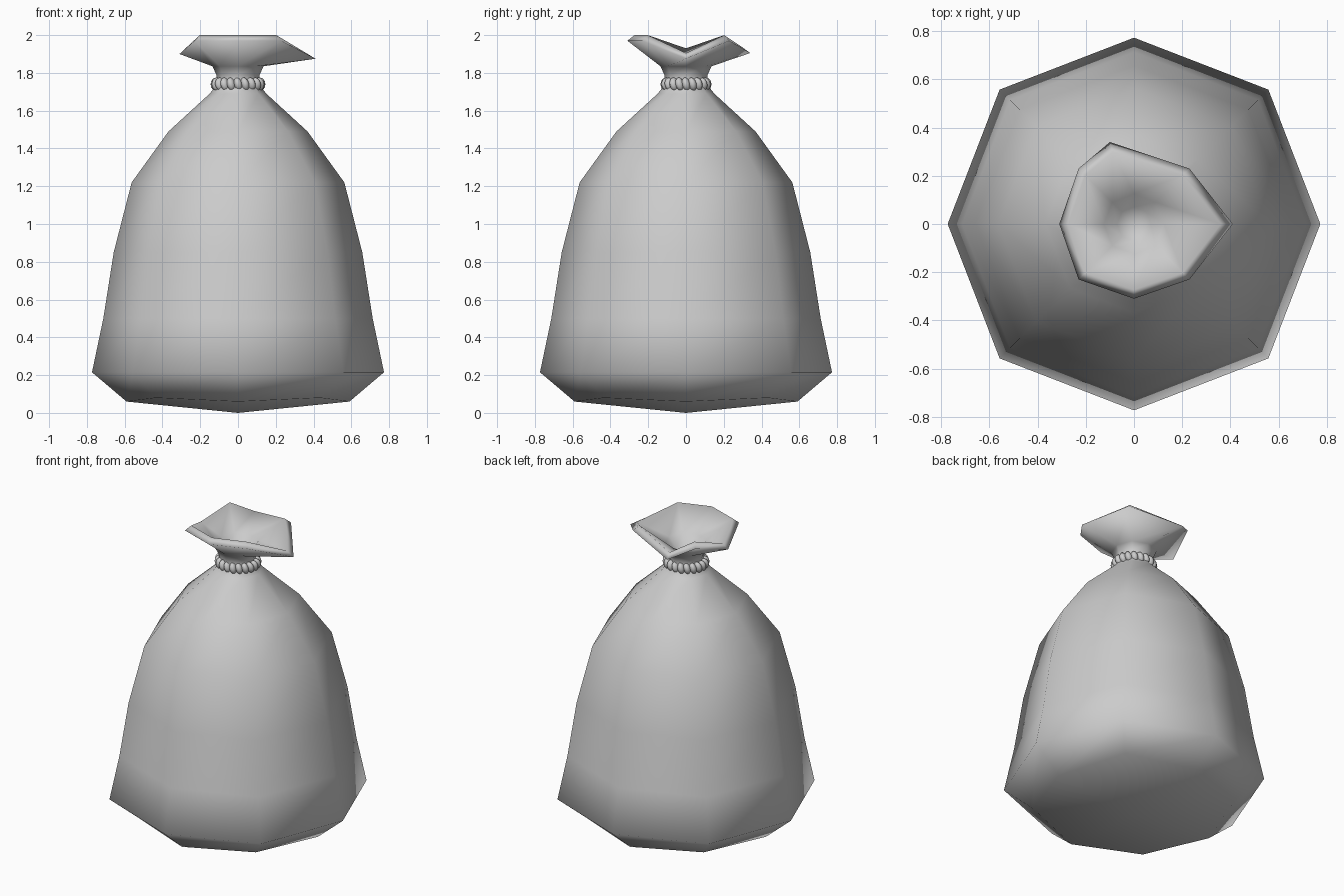
import bpy, bmesh
from math import cos, sin, pi, atan2
from mathutils import Matrix, Vector

if "Cube" in bpy.data.objects:
    bpy.data.objects.remove(bpy.data.objects["Cube"])


def finish(bm, name):
    bmesh.ops.recalc_face_normals(bm, faces=bm.faces)
    for f in bm.faces:
        f.smooth = True
    mesh = bpy.data.meshes.new(name)
    bm.to_mesh(mesh)
    bm.free()
    obj = bpy.data.objects.new(name, mesh)
    bpy.context.collection.objects.link(obj)
    return obj


def octagon(r, z, diag=1.02, dz=0.0):
    # diagonal corners may sit slightly further out and higher
    return [Vector((r * (diag if i % 2 else 1) * cos(i * pi / 4),
                    r * (diag if i % 2 else 1) * sin(i * pi / 4),
                    z + (dz if i % 2 else 0))) for i in range(8)]


# Sack body: eight-sided rings from the base up to the tied neck
rings = [octagon(0.59, 0.06, 1.04, 0.02)]
for r, z in [(0.773, 0.215), (0.713, 0.5), (0.658, 0.85), (0.563, 1.22),
             (0.368, 1.49), (0.15, 1.69), (0.11, 1.74), (0.115, 1.79),
             (0.135, 1.835)]:
    rings.append(octagon(r, z))

# Irregular flared lip, counter-clockwise from +x
lip = [Vector(p) for p in [
    (0.41, 0, 1.875), (0.23, 0.23, 1.97), (-0.10, 0.34, 1.905),
    (-0.23, 0.23, 1.97), (-0.31, 0, 1.90), (-0.23, -0.23, 1.97),
    (0, -0.31, 1.97), (0.23, -0.23, 1.97)]]
rings.append(lip)
rings.append([Vector((p.x * 0.88, p.y * 0.88, min(p.z + 0.03, 2.0))) for p in lip])

# Funnel inside the mouth
rings.append(octagon(0.125, 1.87))
rings.append(octagon(0.07, 1.81))

bm = bmesh.new()
loops = [[bm.verts.new(p) for p in ring] for ring in rings]
for a, b in zip(loops, loops[1:]):
    for i in range(8):
        j = (i + 1) % 8
        bm.faces.new((a[i], a[j], b[j], b[i]))
for loop, z in ((loops[0], 0.0), (loops[-1], 1.79)):
    pole = bm.verts.new((0, 0, z))
    for i in range(8):
        bm.faces.new((loop[i], loop[(i + 1) % 8], pole))
finish(bm, "sack")

# Twisted cord round the neck: a ring of slanted strands
bm = bmesh.new()
COUNT = 20
for k in range(COUNT):
    a = 2 * pi * k / COUNT
    place = (Matrix.Translation((0.116 * cos(a), 0.106 * sin(a), 1.74))
             @ Matrix.Rotation(a, 4, 'Z') @ Matrix.Rotation(0.25, 4, 'X')
             @ Matrix.Diagonal((0.03, 0.022, 0.036, 1)))
    bmesh.ops.create_uvsphere(bm, u_segments=10, v_segments=8, radius=1, matrix=place)
finish(bm, "neck_cord")
